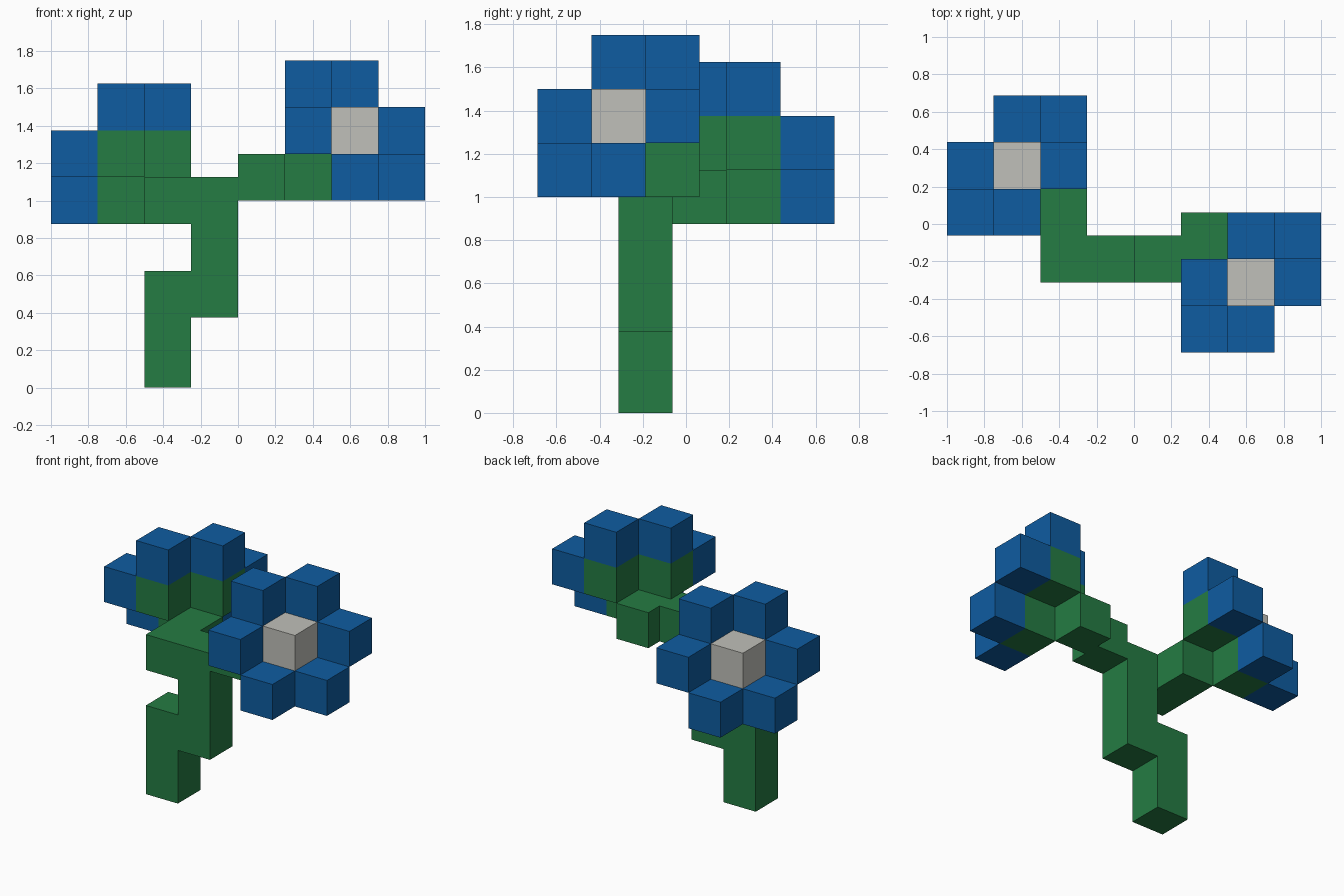
import bpy
import bmesh
from mathutils import Matrix, Vector

if "Cube" in bpy.data.objects:
    bpy.data.objects.remove(bpy.data.objects["Cube"], do_unlink=True)

U = 0.25  # edge of one block


def material(name, rgb):
    m = bpy.data.materials.new(name)
    m.use_nodes = True
    m.diffuse_color = (*rgb, 1)
    bsdf = m.node_tree.nodes["Principled BSDF"]
    bsdf.inputs["Base Color"].default_value = (*rgb, 1)
    bsdf.inputs["Roughness"].default_value = 0.9
    return m


BLUE = material("petal blue", (0.0045, 0.107, 0.355))
GREEN = material("stem green", (0.018, 0.2, 0.056))
GREY = material("centre pale grey", (0.53, 0.53, 0.49))


def blocks(name, mat, boxes):
    """One object made of boxes given as (centre, size)."""
    bm = bmesh.new()
    for centre, size in boxes:
        bmesh.ops.create_cube(bm, size=1, matrix=Matrix.Translation(centre)
                              @ Matrix.Diagonal((*size, 1)))
    mesh = bpy.data.meshes.new(name)
    bm.to_mesh(mesh)
    bm.free()
    mesh.materials.append(mat)
    ob = bpy.data.objects.new(name, mesh)
    bpy.context.collection.objects.link(ob)
    return ob


def flower(side, centre, s):
    """Cube blossom facing (s, -s, 1), with six petals in a diagonal ring."""
    def cells(offsets):
        return [(Vector(centre) + U * Vector((s * x, s * y, z)), (U, U, U))
                for x, y, z in offsets]

    ring = [(1, 1, 0), (1, 0, -1), (0, 1, 1)]
    ring += [tuple(-c for c in o) for o in ring]
    blocks(side + "_flower_centre", GREY, cells([(0, 0, 0)]))
    blocks(side + "_flower_petals", BLUE, cells(ring))
    # three blocks behind the centre and the joint to the stem
    blocks(side + "_flower_base", GREEN,
           cells([(-1, 0, 0), (0, 1, 0), (0, 0, -1), (-1, 1, -1)]))


flower("left", (0.625, -0.3125, 1.375), 1)
flower("right", (-0.625, 0.3125, 1.25), -1)

# stem parts share the same depth: name, x centre, bottom, top
for name, x, z0, z1 in [("lower_stem", -0.375, 0, 0.625),
                        ("upper_stem", -0.125, 0.375, 1.125),
                        ("right_branch", -0.375, 0.875, 1.125),
                        ("left_branch", 0.125, 1.0, 1.25)]:
    blocks(name, GREEN, [((x, -0.1875, (z0 + z1) / 2), (U, U, z1 - z0))])
